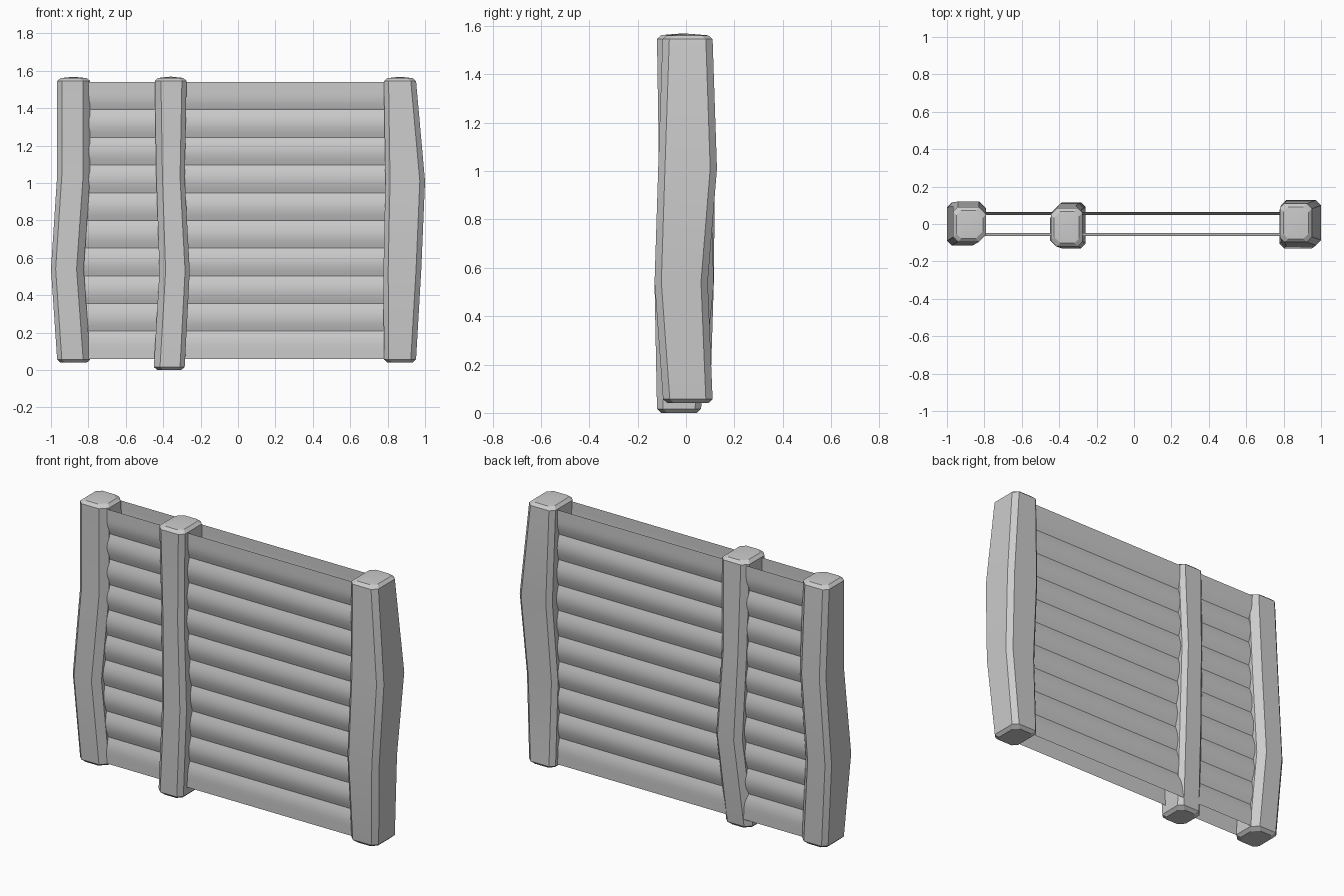
import bpy, bmesh, math

if "Cube" in bpy.data.objects:
    bpy.data.objects.remove(bpy.data.objects["Cube"])


def make_object(name, bm, angle):
    bmesh.ops.recalc_face_normals(bm, faces=bm.faces)
    mesh = bpy.data.meshes.new(name)
    bm.to_mesh(mesh)
    bm.free()
    ob = bpy.data.objects.new(name, mesh)
    bpy.context.collection.objects.link(ob)
    bpy.context.view_layer.objects.active = ob
    ob.select_set(True)
    bpy.ops.object.shade_smooth_by_angle(angle=math.radians(angle))
    ob.select_set(False)
    return ob


def octagon(x0, x1, y0, y1, cl, cr):
    # rectangle with separate left and right corner chamfers
    return [(x0 + cl, y0), (x1 - cr, y0), (x1, y0 + cr), (x1, y1 - cr),
            (x1 - cr, y1), (x0 + cl, y1), (x0, y1 - cl), (x0, y0 + cl)]


def post(name, levels, cl, cr):
    # levels: (z, x0, x1, y0, y1), with small inset caps added at both ends
    zb, a, b, c, d = levels[0]
    zt, e, f, g, h = levels[-1]
    i = 0.018
    rings = [(zb - 0.017, a + i, b - i, c + i, d - i)] + levels
    rings += [(zt + 0.016, e + i, f - i, g + i, h - i)]
    bm = bmesh.new()
    loops = []
    for z, x0, x1, y0, y1 in rings:
        loops.append([bm.verts.new((x, y, z)) for x, y in octagon(x0, x1, y0, y1, cl, cr)])
    for lo, hi in zip(loops, loops[1:]):
        for k in range(8):
            n = (k + 1) % 8
            bm.faces.new((lo[k], lo[n], hi[n], hi[k]))
    bm.faces.new(loops[0][::-1])
    # slightly domed top
    tip = bm.verts.new(((e + f) / 2, (g + h) / 2, zt + 0.023))
    for k in range(8):
        bm.faces.new((loops[-1][k], loops[-1][(k + 1) % 8], tip))
    return make_object(name, bm, 20)


# three bent timber posts
post("left_post", [(0.057, -0.967, -0.79, -0.095, 0.10),
                   (0.54, -1.0, -0.825, -0.115, 0.115),
                   (1.04, -0.967, -0.79, -0.095, 0.12),
                   (1.545, -0.967, -0.79, -0.095, 0.09)], 0.025, 0.038)
post("middle_post", [(0.017, -0.45, -0.285, -0.12, 0.062),
                     (0.53, -0.42, -0.258, -0.13, 0.115),
                     (1.03, -0.437, -0.285, -0.112, 0.10),
                     (1.546, -0.445, -0.275, -0.12, 0.085)], 0.033, 0.025)
post("right_post", [(0.057, 0.78, 0.952, -0.095, 0.11),
                    (0.54, 0.778, 0.98, -0.13, 0.09),
                    (1.01, 0.788, 1.0, -0.115, 0.128),
                    (1.545, 0.78, 0.952, -0.097, 0.11)], 0.025, 0.028)

# corrugated wall skins: ten shallow horizontal log bulges on each side
BANDS, STEPS, Z0, Z1 = 10, 6, 0.06, 1.54
for name, side in (("front_wall", -1), ("back_wall", 1)):
    bm = bmesh.new()
    rows = []
    for k in range(BANDS * STEPS + 1):
        t = (k % STEPS) / STEPS
        y = side * (0.049 + 0.016 * math.sin(math.pi * t))
        # the outermost bands stay flat towards the wall's rim
        if k < STEPS / 2 or k > (BANDS - 0.5) * STEPS:
            y = side * 0.065
        z = Z0 + (Z1 - Z0) * k / (BANDS * STEPS)
        rows.append([bm.verts.new((x, y, z)) for x in (-0.88, 0.87)])
    for lo, hi in zip(rows, rows[1:]):
        quad = (lo[0], lo[1], hi[1], hi[0])
        bm.faces.new(quad if side < 0 else quad[::-1])
    make_object(name, bm, 35)
